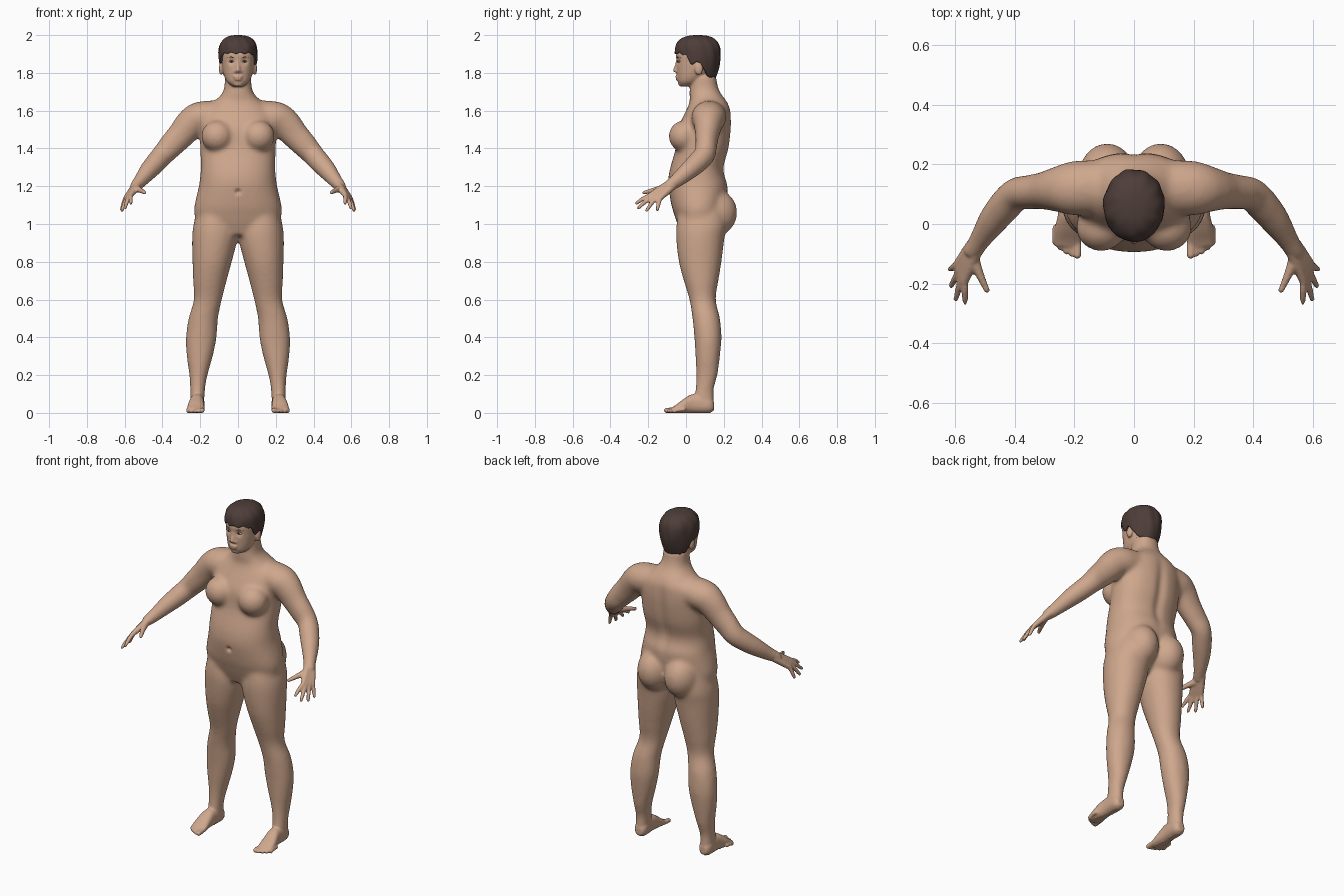
import bpy, bmesh
from math import sin, cos, pi, exp
from mathutils import Vector, Matrix

cube = bpy.data.objects.get("Cube")
if cube:
    bpy.data.objects.remove(cube)

X, Y, Z = Vector((1, 0, 0)), Vector((0, 1, 0)), Vector((0, 0, 1))
SIDES = (1, -1)


def material(name, rgb):
    m = bpy.data.materials.new(name)
    m.use_nodes = True
    m.diffuse_color = (*rgb, 1)
    m.node_tree.nodes["Principled BSDF"].inputs["Base Color"].default_value = (*rgb, 1)
    return m


skin = material("skin", (0.62, 0.385, 0.265))
hair_brown = material("dark brown hair", (0.075, 0.047, 0.04))
eye_white = material("eye white", (0.6, 0.52, 0.46))
iris_brown = material("dark iris", (0.03, 0.018, 0.013))


def make_object(name, bm, mat):
    bmesh.ops.recalc_face_normals(bm, faces=bm.faces)
    mesh = bpy.data.meshes.new(name)
    for f in bm.faces:
        f.smooth = True
    bm.to_mesh(mesh)
    bm.free()
    mesh.materials.append(mat)
    obj = bpy.data.objects.new(name, mesh)
    bpy.context.scene.collection.objects.link(obj)
    return obj


def spline(rows, steps=4):
    """Catmull-Rom samples through rows of numbers."""
    rows = [Vector(r) for r in rows]
    out = []
    for i in range(len(rows) - 1):
        b, c = rows[i], rows[i + 1]
        a, d = rows[max(i - 1, 0)], rows[min(i + 2, len(rows) - 1)]
        for k in range(steps):
            t = k / steps
            out.append(0.5 * (2 * b + (c - a) * t + (2 * a - 5 * b + 4 * c - d) * t * t
                              + (3 * b - a - 3 * c + d) * t ** 3))
    return out + [rows[-1]]


def loft(bm, rows, axes=None, power=2.0, n=32):
    """Skin rows of (x, y, z, half width, half depth)."""
    pts = spline(rows)
    rings = []
    for i, p in enumerate(pts):
        if axes:
            u, v = axes
        else:
            t = (pts[min(i + 1, len(pts) - 1)] - pts[max(i - 1, 0)]).to_3d().normalized()
            u = t.cross(Z).normalized()
            v = t.cross(u)
        ring = []
        for k in range(n):
            c, s = cos(2 * pi * k / n), sin(2 * pi * k / n)
            r = (abs(c) ** power + abs(s) ** power) ** (-1 / power)
            ring.append(bm.verts.new(p.to_3d() + u * c * r * p[3] + v * s * r * p[4]))
        rings.append(ring)
    for a, b in zip(rings, rings[1:]):
        for k in range(n):
            bm.faces.new((a[k], a[(k + 1) % n], b[(k + 1) % n], b[k]))
    bm.faces.new(rings[0])
    bm.faces.new(rings[-1])


def blob(bm, centre, radii):
    bmesh.ops.create_uvsphere(bm, u_segments=24, v_segments=16, radius=1,
                              matrix=Matrix.Translation(centre) @ Matrix.Diagonal((*radii, 1)))


def digit(bm, pts, radii):
    """Round-ended tube, such as a finger."""
    loft(bm, [(*p, r, r) for p, r in zip(pts, radii)], n=16)
    for p, r in ((pts[0], radii[0]), (pts[-1], radii[-1])):
        blob(bm, p, (r, r, r))


def fuse(bm, voxel, smoothing):
    """Merge overlapping parts into one smooth skin and return it as a bmesh."""
    obj = make_object("fuse_helper", bm, skin)
    rm = obj.modifiers.new("Fuse", 'REMESH')
    rm.mode, rm.voxel_size = 'VOXEL', voxel
    sm = obj.modifiers.new("Soften", 'SMOOTH')
    sm.factor, sm.iterations = 0.5, smoothing
    dg = bpy.context.evaluated_depsgraph_get()
    mesh = bpy.data.meshes.new_from_object(obj.evaluated_get(dg))
    bpy.data.objects.remove(obj)
    out = bmesh.new()
    out.from_mesh(mesh)
    bpy.data.meshes.remove(mesh)
    return out


# Trunk: height, front, back, half width
bm = bmesh.new()
trunk = [(.94, -.02, .13, .12), (1, -.045, .18, .215), (1.05, -.062, .195, .23),
         (1.1, -.077, .21, .23), (1.2, -.094, .222, .207), (1.26, -.091, .205, .199),
         (1.31, -.08, .203, .196), (1.4, -.055, .228, .2), (1.5, -.045, .24, .2),
         (1.56, -.02, .24, .2), (1.61, .005, .235, .175), (1.65, .02, .215, .125),
         (1.69, .018, .185, .085), (1.73, .02, .168, .072), (1.79, .02, .16, .07)]
loft(bm, [(0, (f + b) / 2, z, w, (b - f) / 2) for z, f, b, w in trunk], (X, Y), 2.25, 48)

# Legs: height, inner, outer, front, back
leg = [(1.12, .03, .2, -.03, .2), (1, .01, .235, -.05, .215), (.92, .004, .243, -.052, .203),
       (.8, .033, .241, -.038, .188), (.7, .06, .238, -.012, .172), (.6, .085, .234, .018, .158),
       (.5, .106, .262, .034, .18), (.4, .113, .276, .044, .188), (.3, .133, .272, .05, .18),
       (.2, .161, .258, .054, .167), (.12, .175, .253, .049, .147), (.03, .178, .254, .03, .152)]
# Arms: path point, horizontal radius, vertical radius
arm = [(.1, .125, 1.575, .09, .08), (.2, .12, 1.562, .092, .086), (.25, .117, 1.53, .078, .083),
       (.3, .112, 1.473, .064, .074), (.35, .107, 1.42, .058, .068), (.395, .1, 1.37, .056, .06),
       (.435, .06, 1.325, .056, .056), (.475, .01, 1.28, .05, .05), (.515, -.05, 1.23, .038, .039),
       (.55, -.107, 1.19, .032, .03)]
for s in SIDES:
    loft(bm, [(s * (i + o) / 2, (f + b) / 2, z, (o - i) / 2, (b - f) / 2)
              for z, i, o, f, b in leg], (X, Y), 2.1)
    loft(bm, [(s * x, y, z, a, b) for x, y, z, a, b in arm])
    blob(bm, (s * .09, .15, 1.06), (.1, .122, .125))        # seat
    blob(bm, (s * .11, -.012, 1.465), (.085, .08, .083))    # chest
bm = fuse(bm, .011, 12)

# Head and face
head = [(1.728, -.026, .03, .028), (1.75, -.042, .07, .056), (1.78, -.047, .11, .072),
        (1.82, -.05, .145, .082), (1.86, -.051, .155, .087), (1.9, -.052, .16, .09),
        (1.94, -.035, .155, .087), (1.972, .0, .125, .058), (1.984, .035, .09, .025)]
loft(bm, [(0, (f + b) / 2, z, w, (b - f) / 2) for z, f, b, w in head], (X, Y), 2.2)
digit(bm, [(0, -.044, 1.868), (0, -.05, 1.84), (0, -.056, 1.815)], (.008, .009, .013))
blob(bm, (0, -.047, 1.78), (.025, .011, .007))
blob(bm, (0, -.045, 1.767), (.021, .011, .007))
blob(bm, (0, -.024, 1.743), (.028, .018, .015))

knuckle, across = Vector((.582, -.165, 1.143)), Vector((.42, .88, -.23))
tips = [(.567, -.262, 1.11), (.598, -.252, 1.085), (.614, -.208, 1.072), (.617, -.152, 1.076)]
for s in SIDES:
    flip = Vector((s, 1, 1))
    blob(bm, (s * .02 * .7, -.046, 1.808), (.009, .011, .008))
    blob(bm, (s * .089, .068, 1.822), (.012, .022, .034))
    # Palm and fingers
    for k, tip in enumerate(tips):
        base = knuckle + across * (k - 1.5) * .021
        mid = base.lerp(Vector(tip), .5) + Z * .004
        wrist = Vector((.538, -.085, 1.203)) + across * (k - 1.5) * .01
        digit(bm, [p * flip for p in (wrist, wrist.lerp(base, .5), base)], (.021, .018, .0135))
        digit(bm, [p * flip for p in (base, mid, Vector(tip))], (.0125, .0115, .009))
    thumb = [(.54, -.115, 1.19), (.52, -.165, 1.18), (.494, -.222, 1.166)]
    digit(bm, [Vector(p) * flip for p in thumb], (.021, .015, .01))
    # Foot and toes
    foot = [(.215, .148, .035, .02, .022), (.215, .12, .045, .037, .045), (.217, .04, .05, .037, .05),
            (.222, -.01, .037, .043, .038), (.223, -.055, .02, .046, .021), (.224, -.075, .014, .042, .014)]
    loft(bm, [(s * x, y, z, a, b) for x, y, z, a, b in foot], (X, Z), 2.4)
    for k in range(5):
        r = .0135 if k == 0 else .0095
        x = .19 + .019 * k
        tip_y = -.104 + .0026 * k * k
        digit(bm, [(s * x, tip_y + .05, .018), (s * x, tip_y + .02, .015), (s * x, tip_y, r)],
              (r, r, r))
bm = fuse(bm, .006, 3)

# Soft hollows: centre, radius, push along y
hollows = [((0, -.092, 1.17), .014, .014), ((0, -.055, 1.7735), .009, .002)]
hollows += [((s * .034, -.044, 1.862), .017, .01) for s in SIDES]
for v in bm.verts:
    for centre, radius, push in hollows:
        d = (v.co - Vector(centre)).length / radius
        if d < 3:
            v.co.y += push * exp(-d * d)
    if v.co.y > .15 and 1.15 < v.co.z < 1.65:   # spine groove
        v.co.y -= .013 * exp(-(v.co.x / .03) ** 2) * sin(pi * (v.co.z - 1.15) / .5)
    if v.co.z < .003:                            # flat soles
        v.co.z = 0
make_object("body", bm, skin)

# Eyes and brows
for s, side in ((1, "left"), (-1, "right")):
    bm = bmesh.new()
    blob(bm, (s * .034, -.034, 1.861), (.015, .011, .0055))
    make_object(side + "_eye", bm, eye_white)
    bm = bmesh.new()
    blob(bm, (s * .034, -.042, 1.861), (.0065, .005, .0055))
    make_object(side + "_iris", bm, iris_brown)
    bm = bmesh.new()
    digit(bm, [(s * .016, -.0465, 1.878), (s * .036, -.041, 1.884), (s * .057, -.029, 1.879)],
          (.0025, .0035, .002))
    make_object(side + "_brow", bm, hair_brown)

# Hair cap: the hairline drops from the fringe to the nape
hairline = [(-1.01, 1.765), (-.5, 1.785), (-.15, 1.85), (.1, 1.855), (.3, 1.845),
            (.5, 1.89), (.75, 1.905), (1.01, 1.905)]


def hairline_height(f):
    for (a, za), (b, zb) in zip(hairline, hairline[1:]):
        if f <= b:
            return za + (zb - za) * (f - a) / (b - a)


bm = bmesh.new()
N, M = 96, 28
rings = []
for j in range(M + 1):
    ring = []
    for k in range(N):
        th = 2 * pi * k / N
        low = hairline_height(cos(th)) + .004 * sin(13 * th)
        t = j / M
        z = low + (2 - low) * sin(t * pi / 2)
        h = (z - 1.9) / .1
        r = max(1 - h ** 2.6, 0) ** (1 / 2.6) if h > 0 else 1 - .14 * h * h
        r *= 1 + .016 * sin(11 * th + 5 * t) * sin(pi * t) + .01 * sin(5 * th - 9 * t)
        ring.append(bm.verts.new((.103 * r * sin(th), .062 - .122 * r * cos(th), z)))
    rings.append(ring)
for a, b in zip(rings, rings[1:]):
    for k in range(N):
        bm.faces.new((a[k], a[(k + 1) % N], b[(k + 1) % N], b[k]))
bmesh.ops.remove_doubles(bm, verts=bm.verts, dist=.0004)
hair = make_object("hair", bm, hair_brown)
thick = hair.modifiers.new("Thickness", 'SOLIDIFY')
thick.thickness, thick.offset = .016, -1
